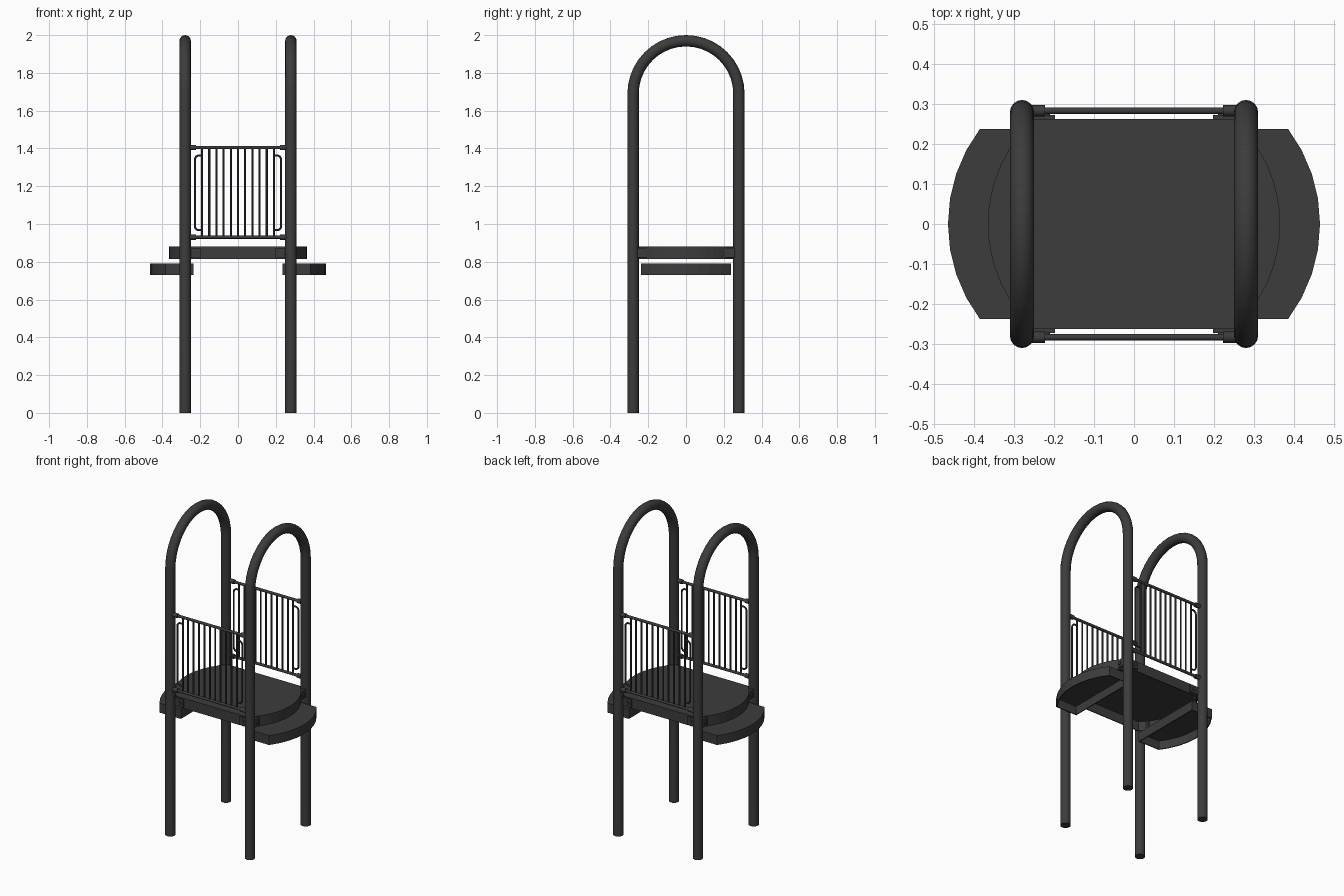
import bpy, bmesh, math
from mathutils import Vector

if "Cube" in bpy.data.objects:
    bpy.data.objects.remove(bpy.data.objects["Cube"])

mat = bpy.data.materials.new("dark_grey")
mat.diffuse_color = (0.045, 0.045, 0.045, 1)
mat.use_nodes = True
mat.node_tree.nodes["Principled BSDF"].inputs["Base Color"].default_value = mat.diffuse_color


def finish(ob, smooth=True):
    ob.data.materials.append(mat)
    bpy.ops.object.select_all(action='DESELECT')
    ob.select_set(True)
    bpy.context.view_layer.objects.active = ob
    if smooth:
        bpy.ops.object.shade_smooth_by_angle(angle=math.radians(35))


def tube(name, paths, radius, res=4):
    """Round capped bars along a list of point paths."""
    cu = bpy.data.curves.new(name, 'CURVE')
    cu.dimensions = '3D'
    cu.bevel_depth = radius
    cu.bevel_resolution = res
    cu.use_fill_caps = True
    for pts in paths:
        sp = cu.splines.new('POLY')
        sp.points.add(len(pts) - 1)
        for p, q in zip(sp.points, pts):
            p.co = (*q, 1)
    ob = bpy.data.objects.new(name, cu)
    bpy.context.collection.objects.link(ob)
    bpy.ops.object.select_all(action='DESELECT')
    ob.select_set(True)
    bpy.context.view_layer.objects.active = ob
    bpy.ops.object.convert(target='MESH')
    ob = bpy.context.object
    ob.data.materials.clear()
    finish(ob)


def tray(name, outline, z0, z1):
    """Plate with a skirt, open underneath."""
    bm = bmesh.new()
    top = [bm.verts.new((x, y, z1)) for x, y in outline]
    low = [bm.verts.new((x, y, z0)) for x, y in outline]
    bm.faces.new(top)
    n = len(top)
    for i in range(n):
        j = (i + 1) % n
        bm.faces.new((low[i], low[j], top[j], top[i]))
    me = bpy.data.meshes.new(name)
    bm.to_mesh(me)
    bm.free()
    ob = bpy.data.objects.new(name, me)
    bpy.context.collection.objects.link(ob)
    mod = ob.modifiers.new("sheet", 'SOLIDIFY')
    mod.thickness = 0.006
    mod.offset = -1
    mod.use_even_offset = True
    finish(ob, False)


def box(name, centre, size):
    bpy.ops.mesh.primitive_cube_add(size=1, location=centre)
    ob = bpy.context.object
    ob.name = name
    ob.scale = size
    bpy.ops.object.transform_apply(location=False, rotation=False, scale=True)
    finish(ob, False)


def bow(tip, x_end, half, n):
    """Arc from (x_end, -half) over (tip, 0) to (x_end, half)."""
    s = tip - x_end
    r = (half * half + s * s) / (2 * s)
    a = math.asin(half / r)
    return [(tip - r + r * math.cos(t), r * math.sin(t))
            for t in (-a + 2 * a * i / n for i in range(n + 1))]


# Arched posts
P = 0.28
for side, s in (("left", -1), ("right", 1)):
    pts = [(s * P, -P, 0)]
    pts += [(s * P, -P * math.cos(math.pi * i / 20), 1.69 + P * math.sin(math.pi * i / 20))
            for i in range(21)]
    pts.append((s * P, P, 0))
    tube(side + "_arch_post", [pts], 0.03, 6)

# Deck with bowed ends
end = bow(0.365, 0.25, 0.262, 16)
tray("deck", end + [(-x, -y) for x, y in end], 0.815, 0.88)

# Bowed steps
nose = bow(0.465, 0.385, 0.238, 8)
step = [(0.235, -0.238)] + nose + [(0.235, 0.238)]
tray("right_step", step, 0.73, 0.79)
tray("left_step", [(-x, -y) for x, y in step], 0.73, 0.79)

# Railings
Y, Z0, Z1 = 0.283, 0.93, 1.405
for side, s in (("front", -1), ("back", 1)):
    y = s * Y
    tube(side + "_rails", [[(-0.25, y, z), (0.25, y, z)] for z in (Z0, Z1)], 0.0085)
    tube(side + "_bars", [[(k * 0.038, y, Z0), (k * 0.038, y, Z1)] for k in range(-5, 6)],
         0.0055, 3)
    tube(side + "_rail_sockets", [[(m * 0.222, y, z), (m * 0.262, y, z)]
                                  for m in (-1, 1) for z in (Z0, Z1)], 0.014)
    # C-shaped hand grips on the outer bars
    grips = []
    for m in (-1, 1):
        c = 0.022
        path = [(0.19, 0.967)]
        for zc, a0 in ((0.967 + c, -90), (1.363 - c, 0)):
            for i in range(6):
                a = math.radians(a0 + 18 * i)
                path.append((0.228 - c + c * math.cos(a), zc + c * math.sin(a)))
        path.append((0.19, 1.363))
        grips.append([(m * x, y, z) for x, z in path])
    tube(side + "_hand_grips", grips, 0.0055, 3)

# Deck brackets with bolts at each post
for sx in (-1, 1):
    for sy in (-1, 1):
        tag = ("left" if sx < 0 else "right") + ("_front" if sy < 0 else "_back")
        box(tag + "_side_bracket", (sx * 0.228, sy * 0.266, 0.848), (0.062, 0.012, 0.05))
        box(tag + "_end_bracket", (sx * 0.288, sy * 0.232, 0.848), (0.02, 0.05, 0.05))
        tube(tag + "_bolts", [
            [(sx * 0.222, sy * 0.265, 0.848), (sx * 0.222, sy * 0.278, 0.848)],
            [(sx * 0.28, sy * 0.228, 0.848), (sx * 0.303, sy * 0.228, 0.848)]], 0.012)
